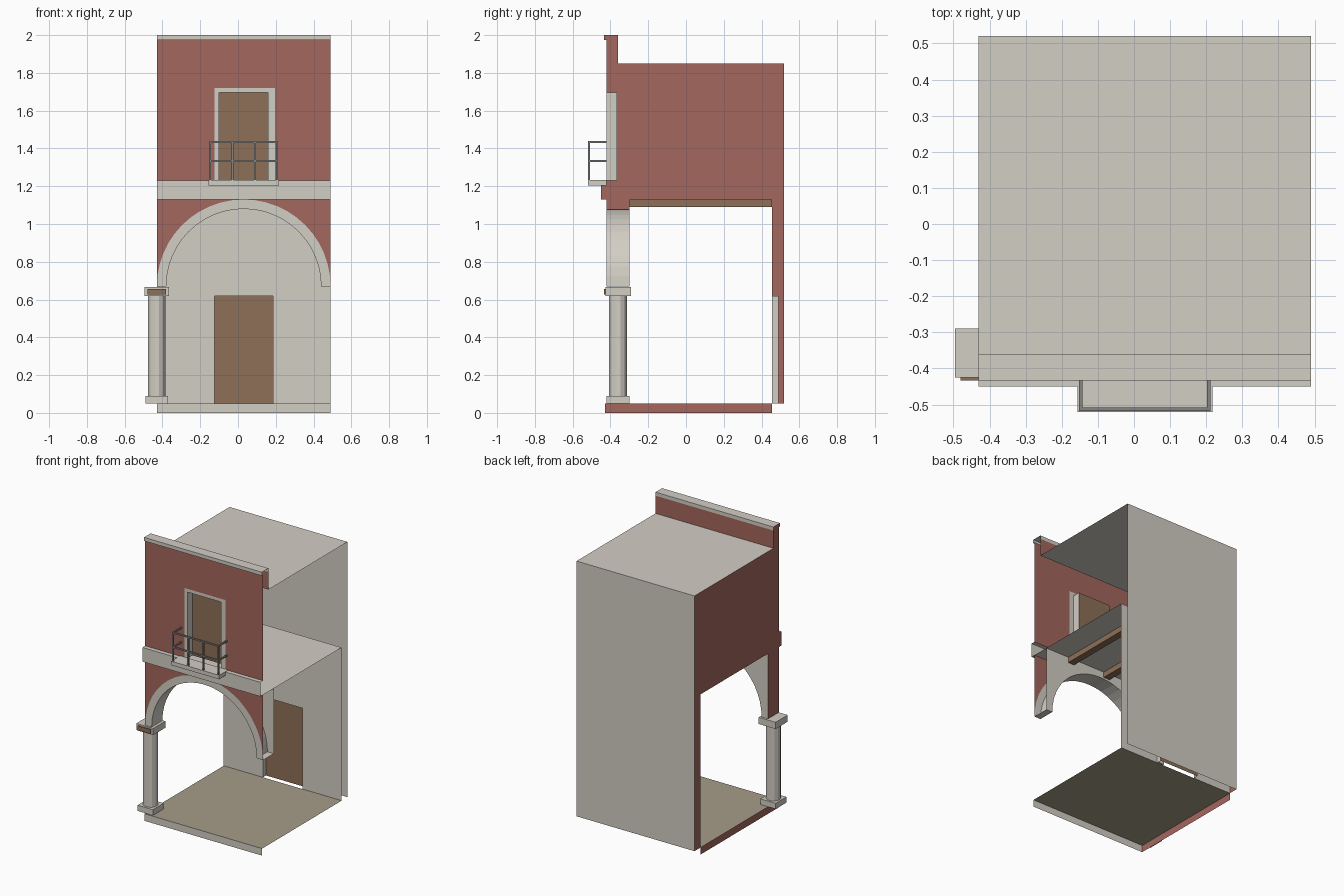
import bpy, bmesh, math
from mathutils import Matrix

if "Cube" in bpy.data.objects:
    bpy.data.objects.remove(bpy.data.objects["Cube"])


def material(name, rgb):
    m = bpy.data.materials.new(name)
    m.diffuse_color = (*rgb, 1)
    m.use_nodes = True
    m.node_tree.nodes["Principled BSDF"].inputs["Base Color"].default_value = m.diffuse_color
    return m


STONE = material("pale_stone", (0.65, 0.62, 0.56))
RED = material("brick_red", (0.37, 0.135, 0.11))
WOOD = material("brown_wood", (0.267, 0.16, 0.095))
TAN = material("tan_floor", (0.38, 0.335, 0.25))
IRON = material("grey_iron", (0.24, 0.24, 0.235))

X0, X1 = -0.43, 0.49            # building width
YF, YA, YP = -0.42, -0.30, -0.36  # facade, back of arch wall, back of parapet
YI, YB = 0.455, 0.52            # inner and outer back wall
ZG, ZF, ZR = 0.05, 1.13, 1.85   # ground floor, upper floor, roof


def finish(name, bm, mat):
    bmesh.ops.remove_doubles(bm, verts=bm.verts[:], dist=1e-5)
    me = bpy.data.meshes.new(name)
    bm.to_mesh(me)
    bm.free()
    me.materials.append(mat)
    ob = bpy.data.objects.new(name, me)
    bpy.context.collection.objects.link(ob)
    return ob


def sheets(name, polys, mat):
    bm = bmesh.new()
    for p in polys:
        bm.faces.new([bm.verts.new(v) for v in p])
    return finish(name, bm, mat)


def boxes(name, bounds, mat):
    bm = bmesh.new()
    for a, b in bounds:
        size = [b[i] - a[i] for i in range(3)]
        mid = [(b[i] + a[i]) / 2 for i in range(3)]
        bmesh.ops.create_cube(bm, size=1, matrix=Matrix.Translation(mid) @ Matrix.Diagonal((*size, 1)))
    return finish(name, bm, mat)


# rectangles facing the y, z and x axes
def wall(x0, x1, z0, z1, y):
    return [(x0, y, z0), (x1, y, z0), (x1, y, z1), (x0, y, z1)]


def flat(x0, x1, y0, y1, z):
    return [(x0, y0, z), (x1, y0, z), (x1, y1, z), (x0, y1, z)]


def side(y0, y1, z0, z1, x):
    return [(x, y1, z0), (x, y0, z0), (x, y0, z1), (x, y1, z1)]


def around(x0, x1, z0, z1, a, b, top, y):
    """Wall with a doorway from a to b, starting at its foot."""
    return [wall(x0, a, z0, z1, y), wall(b, x1, z0, z1, y), wall(a, b, top, z1, y)]


def jambs(a, b, z0, top, y0, y1):
    return [side(y0, y1, z0, top, a), side(y0, y1, z0, top, b)[::-1],
            flat(a, b, y0, y1, top)[::-1]]


# ground floor with its edge strips
sheets("ground_floor", [flat(X0, X1, -0.43, YI, ZG)], TAN)
sheets("floor_front_edge", [wall(X0, X1, 0, ZG, -0.43)], STONE)
sheets("floor_side_edge", [side(-0.43, YI, 0, ZG, X0)], RED)

# back walls and lower doorway
sheets("outer_back_wall", [wall(X0, X1, ZG, ZR, YB)[::-1]], STONE)
sheets("inner_back_wall", around(X0, X1, ZG, ZF, -0.125, 0.185, 0.62, YI)
       + jambs(-0.125, 0.185, ZG, 0.62, YI, 0.49), STONE)
sheets("lower_door", [wall(-0.125, 0.185, ZG, 0.62, 0.49)], WOOD)

# upper floor, beams and roof
sheets("upper_floor", [flat(X0, X1, YF, YI, ZF)], STONE)
boxes("ceiling_beams", [((x - 0.025, YA, 1.09), (x + 0.025, YI, ZF - 0.001))
                        for x in (-0.32, -0.02, 0.28)], WOOD)
sheets("roof", [flat(X0, X1, YP, YB, ZR)], STONE)

# red side wall
outline = [(YF, 2), (YP, 2), (YP, ZR), (YB, ZR), (YB, ZG), (YI, ZG),
           (YI, ZF), (YA, ZF), (YA, 0.67), (YF, 0.67)]
sheets("side_wall", [[(X0, y, z) for y, z in outline]], RED)

# arch: ring, soffit, rear face and red spandrels
N, CX, CZ, RI, RO = 24, 0.03, 0.67, 0.41, 0.46


def arc(r, y):
    return [(CX - r * math.cos(math.pi * i / N), y, CZ + r * math.sin(math.pi * i / N))
            for i in range(N + 1)]


def bridge(a, b):
    return [[a[i], a[i + 1], b[i + 1], b[i]] for i in range(N)]


def lifted(pts):
    return [(x, y, ZF) for x, y, z in pts]


inner, outer, rear = arc(RI, YF), arc(RO, YF), arc(RI, YA)
sheets("arch_ring", bridge(inner, outer), STONE)
sheets("arch_soffit", bridge(rear, inner), STONE)
sheets("arch_feet", [flat(X0, CX - RI, YF, YA, CZ)[::-1], flat(CX + RI, X1, YF, YA, CZ)[::-1]], STONE)
sheets("arch_rear", [p[::-1] for p in bridge(rear, lifted(rear))]
       + [wall(X0, CX - RI, CZ, ZF, YA)[::-1], wall(CX + RI, X1, CZ, ZF, YA)[::-1]], STONE)
spandrels = []
for i in range(N):
    p, q = outer[i], outer[i + 1]
    poly = [p, q]
    poly += [(v[0], YF, ZF) for v in (q, p) if ZF - v[2] > 1e-4]
    spandrels.append(poly)
sheets("spandrels", spandrels, RED)

# upper facade, parapet, door frame and door
sheets("upper_facade", around(X0, X1, 1.23, 1.975, -0.125, 0.195, 1.72, YF), RED)
sheets("parapet_back", [wall(X0, X1, ZR, 1.975, YP)[::-1]], RED)
sheets("door_frame", around(-0.125, 0.195, 1.23, 1.72, -0.10, 0.16, 1.697, YF)
       + jambs(-0.10, 0.16, 1.23, 1.697, YF, -0.365), STONE)
sheets("balcony_door", [wall(-0.10, 0.16, 1.23, 1.697, -0.365)], WOOD)

# floor band and top cornice, open on the right with red ends on the left
sheets("floor_band", [wall(X0, X1, ZF, 1.23, -0.45), flat(X0, X1, -0.45, YF, 1.23),
                      flat(X0, X1, -0.45, YF, ZF)[::-1]], STONE)
sheets("cornice", [wall(X0, X1, 1.975, 2, -0.433), flat(X0, X1, -0.433, YP, 2),
                   flat(X0, X1, -0.433, YF, 1.975)[::-1],
                   wall(X0, X1, 1.975, 2, YP)[::-1]], STONE)
sheets("trim_ends", [side(-0.45, YF, ZF, 1.23, X0), side(-0.433, YF, 1.975, 2, X0)], RED)

# corner column: base, twelve-sided shaft, capital and wooden plate
PX, PY = -0.43, -0.36
boxes("column_base", [((PX - 0.06, PY - 0.06, 0.05), (PX + 0.06, PY + 0.06, 0.09))], STONE)
bm = bmesh.new()
bmesh.ops.create_cone(bm, cap_ends=True, segments=12, radius1=0.048, radius2=0.048, depth=0.53,
                      matrix=Matrix.Translation((PX, PY, 0.355)) @ Matrix.Rotation(math.pi / 12, 4, 'Z'))
finish("column_shaft", bm, STONE)
boxes("column_capital", [((PX - 0.066, PY - 0.065, 0.62), (PX + 0.066, PY + 0.07, 0.667))], STONE)
boxes("capital_plate", [((-0.48, -0.433, 0.627), (-0.38, -0.424, 0.657))], WOOD)

# balcony slab and railing
boxes("balcony_slab", [((-0.157, -0.52, 1.205), (0.217, YF, 1.233))], STONE)
XL, XR, YR, T = -0.147, 0.207, -0.513, 0.005
bars = [((x - T, YR - T, 1.233), (x + T, YR + T, 1.435)) for x in (XL, -0.029, 0.089, XR)]
for z in (1.333, 1.435):
    bars.append(((XL - T, YR - T, z - T), (XR + T, YR + T, z + T)))
    bars += [((x - T, YR, z - T), (x + T, YF, z + T)) for x in (XL, XR)]
boxes("balcony_railing", bars, IRON)
